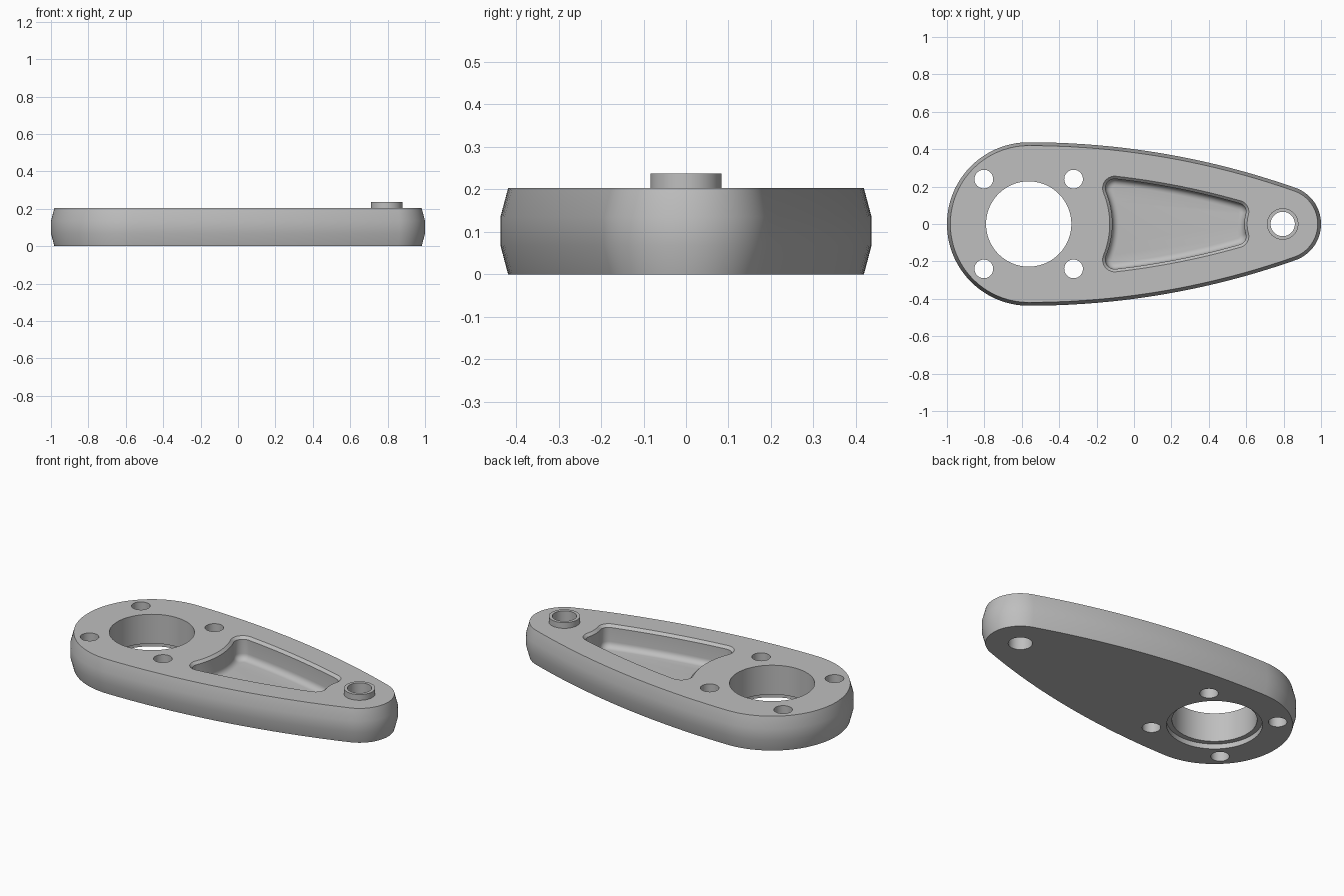
import bpy, bmesh
from math import pi, sin, cos, atan2, hypot, sqrt

if "Cube" in bpy.data.objects:
    bpy.data.objects.remove(bpy.data.objects["Cube"])

metal = bpy.data.materials.new("light grey metal")
metal.use_nodes = True
GREY = (0.52, 0.52, 0.52, 1)
metal.diffuse_color = GREY
metal.node_tree.nodes["Principled BSDF"].inputs["Base Color"].default_value = GREY

# Key dimensions
TOP, BOSS_TOP = 0.203, 0.237
WIDE_R, TIP_R = 0.437, 0.205
HUB, TIP = (-0.563, 0), (0.795, 0)
span = TIP[0] - HUB[0]
SIDE_R = (span**2 + WIDE_R**2 - TIP_R**2) / (2 * (WIDE_R - TIP_R))
SIDE = (HUB[0], WIDE_R - SIDE_R)


def arc(c, r, a, b, n):
    return [(c[0] + r * cos(a + (b - a) * i / n), c[1] + r * sin(a + (b - a) * i / n))
            for i in range(n + 1)]


def angle(p, q):
    return atan2(q[1] - p[1], q[0] - p[0])


def meet(p, r, q, s, side):
    """Point at distance r from p and s from q, on the chosen side of pq."""
    d, a = hypot(q[0] - p[0], q[1] - p[1]), angle(p, q)
    u = (d * d + r * r - s * s) / (2 * d)
    v = side * sqrt(r * r - u * u)
    return (p[0] + u * cos(a) - v * sin(a), p[1] + u * sin(a) + v * cos(a))


def mirrored(arcs):
    """Join arcs of the upper half and mirror them into a closed outline."""
    half = arcs[0]
    for a in arcs[1:]:
        half = half + a[1:]
    return half + [(x, -y) for x, y in half[-2:0:-1]]


def plate_outline(d):
    t = angle(SIDE, TIP)
    return mirrored([arc(HUB, WIDE_R - d, pi, pi / 2, 28),
                     arc(SIDE, SIDE_R - d, pi / 2, t, 20),
                     arc(TIP, TIP_R - d, t, 0, 20)])


def pocket_outline(d):
    near, far, side = 0.433, 0.19, SIDE_R - 0.155
    r1, r2 = 0.065, 0.06
    c1 = meet(HUB, near + r1, SIDE, side - r1, 1)
    c2 = meet(TIP, far + r2, SIDE, side - r2, -1)
    a1, s1, s2, a2 = angle(HUB, c1), angle(SIDE, c1), angle(SIDE, c2), angle(TIP, c2)
    return mirrored([arc(HUB, near + d, 0, a1, 8),
                     arc(c1, r1 - d, a1 + pi, s1, 10),
                     arc(SIDE, side - d, s1, s2, 14),
                     arc(c2, r2 - d, s2, a2 - pi, 10),
                     arc(TIP, far + d, a2, pi, 6)])


def loft(name, outline, levels):
    """Solid through the outline inset by d at each height z, bottom to top."""
    bm = bmesh.new()
    rings = [[bm.verts.new((x, y, z)) for x, y in outline(d)] for d, z in levels]
    n = len(rings[0])
    for lo, hi in zip(rings, rings[1:]):
        for i in range(n):
            j = (i + 1) % n
            bm.faces.new((lo[i], lo[j], hi[j], hi[i]))
    bm.faces.new(rings[0][::-1])
    bm.faces.new(rings[-1])
    bmesh.ops.recalc_face_normals(bm, faces=bm.faces)
    mesh = bpy.data.meshes.new(name)
    bm.to_mesh(mesh)
    bm.free()
    ob = bpy.data.objects.new(name, mesh)
    bpy.context.collection.objects.link(ob)
    mesh.materials.append(metal)
    return ob


def cylinder(name, c, r, z0, z1, n=64):
    return loft(name, lambda d: arc(c, r, 0, 2 * pi, n)[:-1], [(0, z0), (0, z1)])


def finish(ob, cutters):
    """Cut the part, then smooth its curved faces."""
    bpy.ops.object.select_all(action='DESELECT')
    ob.select_set(True)
    bpy.context.view_layer.objects.active = ob
    for c in cutters:
        m = ob.modifiers.new("cut", 'BOOLEAN')
        m.operation, m.solver, m.object = 'DIFFERENCE', 'EXACT', c
        bpy.ops.object.modifier_apply(modifier=m.name)
    bpy.ops.object.shade_smooth_by_angle(angle=pi / 6)


# Plate with slightly bulging sides, and the raised boss on its narrow end
plate = loft("plate", plate_outline,
             [(0.018, 0), (0, TOP / 3), (0, TOP * 2 / 3), (0.018, TOP)])
boss = cylinder("boss", TIP, 0.084, TOP, BOSS_TOP)

# Pocket: rounded floor edge, upright wall, chamfered rim
FLOOR, ROUND, RIM = 0.07, 0.035, 0.015
levels = [(RIM + ROUND * (1 - sin(t)), FLOOR + ROUND * (1 - cos(t)))
          for t in (i * pi / 12 for i in range(7))]
levels += [(RIM, TOP - RIM), (0, TOP), (0, TOP + 0.05)]
pocket = loft("pocket_cutter", pocket_outline, levels)

# Hub bore with its shallow recess underneath, bolt holes and boss bore
tip_bore = cylinder("tip_bore_cutter", TIP, 0.065, -0.1, 0.4)
cutters = [pocket, tip_bore,
           cylinder("hub_bore_cutter", HUB, 0.228, -0.1, 0.4, 80),
           cylinder("hub_recess_cutter", HUB, 0.257, -0.1, 0.03, 80)]
for sx in (-1, 1):
    for sy in (-1, 1):
        cutters.append(cylinder("bolt_hole_cutter", (HUB[0] + sx * 0.24, sy * 0.24),
                                0.05, -0.1, 0.4, 40))

finish(plate, cutters)
finish(boss, [tip_bore])
for c in cutters:
    bpy.data.objects.remove(c)
